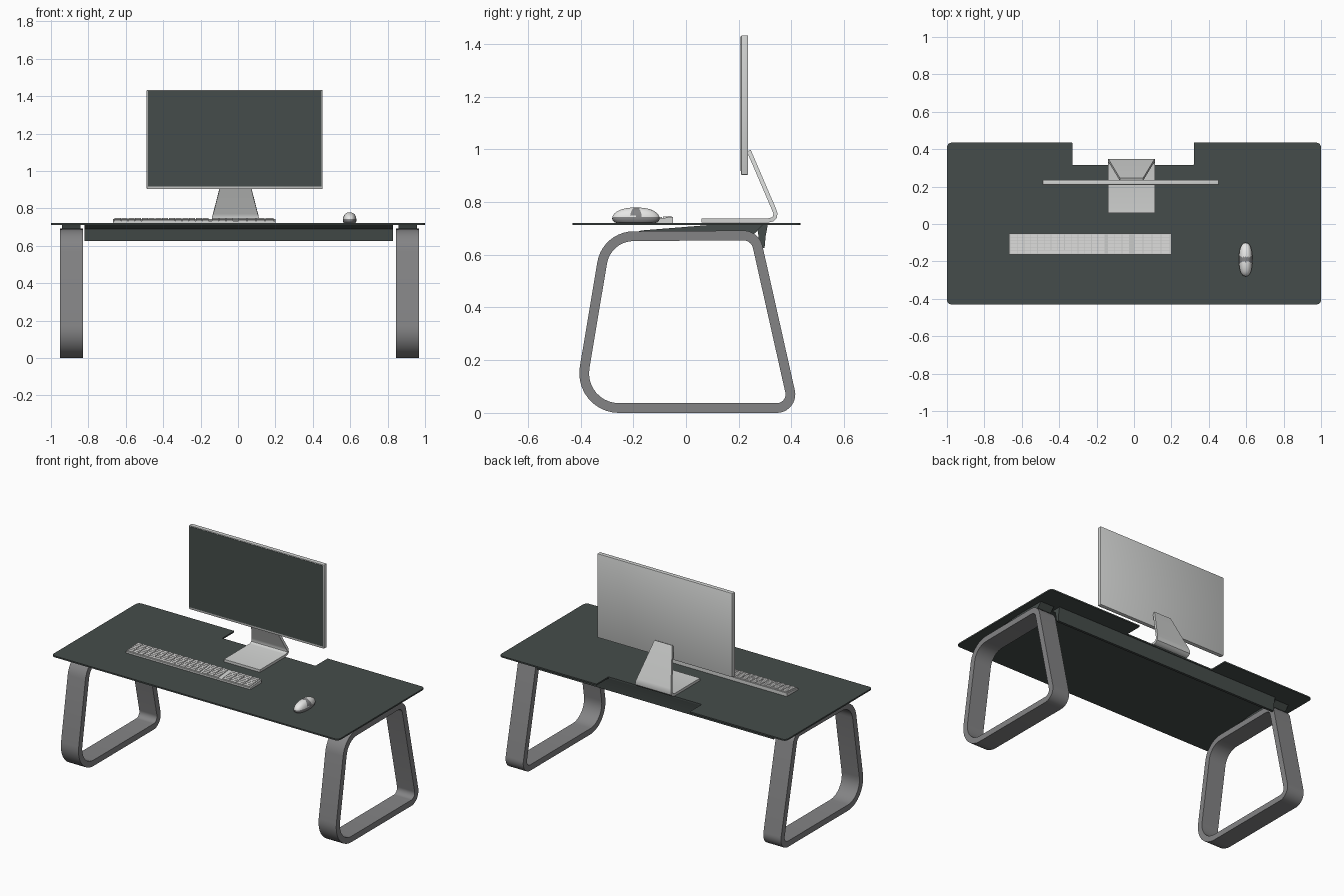
import bpy, bmesh, math
from mathutils import Vector

if "Cube" in bpy.data.objects:
    bpy.data.objects.remove(bpy.data.objects["Cube"])


def material(name, *rgb):
    m = bpy.data.materials.new(name)
    m.diffuse_color = (*rgb, 1)
    m.use_nodes = True
    m.node_tree.nodes["Principled BSDF"].inputs["Base Color"].default_value = m.diffuse_color
    return m


SLATE = material("dark_slate", 0.06, 0.073, 0.069)
GREY = material("leg_grey", 0.23, 0.23, 0.235)
SILVER = material("silver", 0.64, 0.65, 0.64)
WHITE = material("key_white", 0.80, 0.80, 0.79)


def finish(name, bm, *mats, smooth=True):
    bmesh.ops.recalc_face_normals(bm, faces=bm.faces[:])
    me = bpy.data.meshes.new(name)
    bm.to_mesh(me)
    bm.free()
    ob = bpy.data.objects.new(name, me)
    bpy.context.collection.objects.link(ob)
    for m in mats:
        me.materials.append(m)
    if smooth:
        bpy.ops.object.select_all(action='DESELECT')
        ob.select_set(True)
        bpy.context.view_layer.objects.active = ob
        bpy.ops.object.shade_smooth_by_angle(angle=math.radians(35))
    return ob


def fillet(corners, inset=0, n=10):
    """Round the corners (u, v, radius); optionally return the loop moved inwards."""
    out = []
    for i, (u, v, r) in enumerate(corners):
        p = Vector((u, v))
        a = (Vector(corners[i - 1][:2]) - p).normalized()
        b = (Vector(corners[(i + 1) % len(corners)][:2]) - p).normalized()
        half = a.angle(b) / 2
        c = p + (a + b).normalized() * r / math.sin(half)
        t = r / math.tan(half)
        s, e = p + a * t - c, p + b * t - c
        turn = s.angle(e)
        for k in range(n + 1):
            f = k / n
            d = (s * math.sin((1 - f) * turn) + e * math.sin(f * turn)) / math.sin(turn)
            out.append(c + d.normalized() * (r - inset))
    return out


def prism(name, pts, axis, lo, hi, mat):
    bm = bmesh.new()
    put = (lambda p, h: (h, p[0], p[1])) if axis == 'x' else (lambda p, h: (p[0], p[1], h))
    a = [bm.verts.new(put(p, lo)) for p in pts]
    b = [bm.verts.new(put(p, hi)) for p in pts]
    bm.faces.new(a)
    bm.faces.new(b[::-1])
    for i in range(len(a)):
        j = (i + 1) % len(a)
        bm.faces.new((a[i], a[j], b[j], b[i]))
    return finish(name, bm, mat)


def add_box(bm, x0, x1, y0, y1, z0, z1):
    vs = bmesh.ops.create_cube(bm, size=1)["verts"]
    for v in vs:
        v.co = (x1 if v.co.x > 0 else x0, y1 if v.co.y > 0 else y0, z1 if v.co.z > 0 else z0)
    return vs


# Desk top with a cable notch at the back
prism("desk_top", fillet([(-1, -0.43, 0.025), (1, -0.43, 0.025), (1, 0.435, 0.025),
                          (0.32, 0.435, 0.004), (0.32, 0.315, 0.004), (-0.33, 0.315, 0.004),
                          (-0.33, 0.435, 0.004), (-1, 0.435, 0.025)], n=6),
      'z', 0.712, 0.721, SLATE)

# Beam under the back edge
prism("rear_beam", [(0.245, 0.712), (0.31, 0.712), (0.302, 0.67), (0.298, 0.625),
                    (0.282, 0.625), (0.272, 0.69)], 'x', -0.82, 0.83, SLATE)

# Closed loop legs with their mounting wedges
LEG = [(-0.432, 0, 0.15), (0.432, 0, 0.07), (0.277, 0.692, 0.075), (-0.317, 0.688, 0.14)]
for side, x0, x1 in (("left", -0.952, -0.829), ("right", 0.845, 0.968)):
    outer, inner = fillet(LEG), fillet(LEG, 0.037)
    bm = bmesh.new()
    rings = [[bm.verts.new((x, *q)) for x, q in ((x0, o), (x1, o), (x1, i), (x0, i))]
             for o, i in zip(outer, inner)]
    for k, r in enumerate(rings):
        s = rings[(k + 1) % len(rings)]
        for j in range(4):
            bm.faces.new((r[j], r[(j + 1) % 4], s[(j + 1) % 4], s[j]))
    finish(side + "_leg", bm, GREY)
    prism(side + "_leg_mount", [(-0.2, 0.68), (-0.17, 0.692), (0.08, 0.712), (0.29, 0.712),
                                (0.26, 0.68)], 'x', x0 + 0.012, x1 - 0.012, SLATE)

# Monitor body and screen
bm = bmesh.new()
add_box(bm, -0.488, 0.453, 0.209, 0.236, 0.903, 1.432)
bmesh.ops.bevel(bm, geom=bm.edges[:], offset=0.003, segments=2, affect='EDGES', profile=0.5)
finish("monitor_body", bm, SILVER)
bm = bmesh.new()
add_box(bm, -0.482, 0.447, 0.2075, 0.212, 0.917, 1.427)
finish("screen", bm, SLATE, smooth=False)

# Stand: a foot plate bending into a tapering arm (y, z, half width)
path = [(0.058, 0.730, 0.126), (0.312, 0.730, 0.126), (0.328, 0.734, 0.126), (0.338, 0.743, 0.126),
        (0.339, 0.757, 0.124), (0.333, 0.774, 0.119), (0.238, 0.995, 0.062)]
bm = bmesh.new()
rings = []
for i, (y, z, w) in enumerate(path):
    q0, q1 = path[max(i - 1, 0)], path[min(i + 1, len(path) - 1)]
    t = Vector((q1[0] - q0[0], q1[1] - q0[1])).normalized()
    ny, nz = -t.y * 0.008, t.x * 0.008
    rings.append([bm.verts.new((-0.0135 + sx * w, y + sn * ny, z + sn * nz))
                  for sx, sn in ((-1, -1), (1, -1), (1, 1), (-1, 1))])
for r, s in zip(rings, rings[1:]):
    for j in range(4):
        bm.faces.new((r[j], r[(j + 1) % 4], s[(j + 1) % 4], s[j]))
bm.faces.new(rings[0])
bm.faces.new(rings[-1])
finish("monitor_stand", bm, SILVER)

# Keyboard base, rising to the back
prism("keyboard_base", [(-0.163, 0.721), (-0.05, 0.721), (-0.05, 0.743), (-0.163, 0.732)],
      'x', -0.668, 0.2, SILVER)

# Keys: main block, navigation block and number pad, six rows each
bm = bmesh.new()
ROW = 0.0175
for row in range(6):
    y0 = -0.159 + row * ROW
    for x0, x1, cols in ((-0.661, -0.155, 14), (-0.142, -0.026, 3), (0.0, 0.193, 4)):
        step = (x1 - x0) / cols
        spans = [(c, c + 1) for c in range(cols)]
        if row == 0 and cols == 14:  # space bar
            spans = [s for s in spans if not 4 <= s[0] < 9] + [(4, 9)]
        for c0, c1 in spans:
            for v in add_box(bm, x0 + c0 * step + 0.002, x0 + c1 * step - 0.002,
                             y0 + 0.0015, y0 + ROW - 0.0015, -0.002, 0.005):
                v.co.z += 0.732 + (v.co.y + 0.163) * 0.0973
finish("keyboard_keys", bm, WHITE, smooth=False)

# Mouse: flattened egg, light shell over grey sides with a grey band across
bm = bmesh.new()
bmesh.ops.create_uvsphere(bm, u_segments=32, v_segments=24, radius=1)
for v in bm.verts:
    x, y, z = v.co
    top = 0.042 if z > 0 else 0.03
    flat = lambda q: math.copysign(abs(q) ** 0.85, q)
    v.co = (0.597 + 0.036 * flat(x), -0.19 + 0.09 * flat(y), max(0.721, 0.737 + top * z))
for f in bm.faces:
    c = f.calc_center_median()
    f.material_index = 1 if c.z < 0.742 or -0.201 < c.y < -0.178 else 0
finish("mouse", bm, WHITE, GREY)
